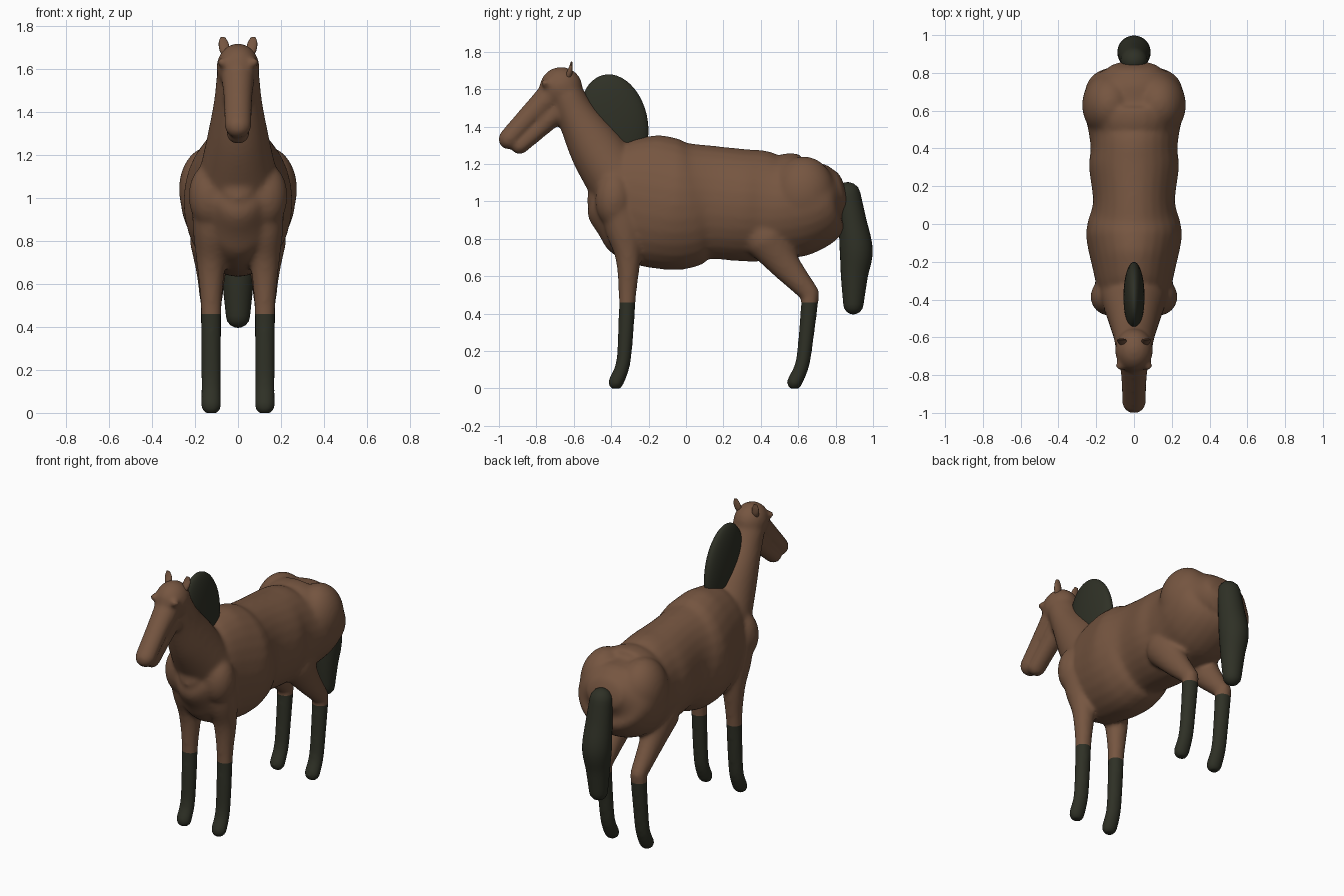
import bpy, bmesh, math
from mathutils import Vector, Matrix

cube = bpy.data.objects.get("Cube")
if cube:
    bpy.data.objects.remove(cube)


def material(name, rgb):
    m = bpy.data.materials.new(name)
    m.use_nodes = True
    m.diffuse_color = (*rgb, 1)
    bsdf = m.node_tree.nodes["Principled BSDF"]
    bsdf.inputs["Base Color"].default_value = (*rgb, 1)
    bsdf.inputs["Roughness"].default_value = 0.8
    return m


coat = material("brown coat", (0.18, 0.092, 0.052))
dark = material("dark hair", (0.028, 0.030, 0.019))


def curve_through(points, steps=5):
    """Catmull-Rom interpolation of (y, z, half width, half depth) stations."""
    p = [Vector(q) for q in points]
    p = [2 * p[0] - p[1]] + p + [2 * p[-1] - p[-2]]
    out = []
    for a, b, c, d in zip(p, p[1:], p[2:], p[3:]):
        for i in range(steps):
            t = i / steps
            out.append(0.5 * (2 * b + (c - a) * t + (2 * a - 5 * b + 4 * c - d) * t * t
                              + (3 * b - a - 3 * c + d) * t ** 3))
    return out + [p[-2]]


def tube(bm, points, x=0.0, cap=1.0, sides=28):
    """Elliptical tube along a path in a lengthwise plane, with rounded ends."""
    st = curve_through(points)
    tangents = []
    for i in range(len(st)):
        d = st[min(i + 1, len(st) - 1)] - st[max(i - 1, 0)]
        tangents.append(Vector((0, d[0], d[1])).normalized())
    rings = [(Vector((x, s[0], s[1])), t, s[2], s[3]) for s, t in zip(st, tangents)]

    def end_rings(ring, sign):
        c, t, rx, r = ring
        return [(c + t * sign * cap * r * math.sin(a), t, rx * math.cos(a), r * math.cos(a))
                for a in (math.radians(k) for k in (25, 50, 70, 84))]

    rings = end_rings(rings[0], -1)[::-1] + rings + end_rings(rings[-1], 1)
    loops = []
    for c, t, rx, r in rings:
        side = Vector((0, -t.z, t.y))
        loops.append([bm.verts.new(c + Vector((rx * math.cos(a), 0, 0)) + side * r * math.sin(a))
                      for a in (math.tau * k / sides for k in range(sides))])
    for lo, hi in zip(loops, loops[1:]):
        for k in range(sides):
            n = (k + 1) % sides
            bm.faces.new((lo[k], lo[n], hi[n], hi[k]))
    bm.faces.new(loops[0][::-1])
    bm.faces.new(loops[-1])


def ellipsoid(bm, centre, radii, tilt=0.0, axis='X'):
    m = (Matrix.Translation(centre) @ Matrix.Rotation(math.radians(tilt), 4, axis)
         @ Matrix.Diagonal((*radii, 1)))
    bmesh.ops.create_uvsphere(bm, u_segments=40, v_segments=24, radius=1, matrix=m)


def finish(name, bm, mats):
    bmesh.ops.recalc_face_normals(bm, faces=bm.faces)
    me = bpy.data.meshes.new(name)
    bm.to_mesh(me)
    bm.free()
    me.polygons.foreach_set("use_smooth", [True] * len(me.polygons))
    for m in mats:
        me.materials.append(m)
    ob = bpy.data.objects.new(name, me)
    bpy.context.collection.objects.link(ob)
    return ob


bm = bmesh.new()
# Trunk, chest to rump
tube(bm, [(-0.46, 1.09, 0.09, 0.13), (-0.42, 1.07, 0.15, 0.22), (-0.35, 1.05, 0.19, 0.3),
          (-0.23, 1.015, 0.22, 0.35), (-0.08, 0.985, 0.252, 0.352), (0.01, 0.985, 0.245, 0.34),
          (0.12, 0.995, 0.217, 0.305), (0.3, 0.98, 0.238, 0.3), (0.4, 0.975, 0.23, 0.298),
          (0.5, 0.97, 0.243, 0.278), (0.6, 0.985, 0.265, 0.278), (0.7, 1.01, 0.262, 0.247),
          (0.77, 1.045, 0.22, 0.175), (0.82, 1.06, 0.14, 0.11)], cap=0.3)
# Neck
tube(bm, [(-0.36, 1.1, 0.185, 0.165), (-0.48, 1.285, 0.143, 0.146),
          (-0.58, 1.45, 0.112, 0.108), (-0.64, 1.57, 0.1, 0.092)], cap=0.5)
# Skull, muzzle and lower jaw
ellipsoid(bm, (0, -0.668, 1.607), (0.1, 0.115, 0.112))
tube(bm, [(-0.7, 1.585, 0.08, 0.08), (-0.83, 1.46, 0.067, 0.063), (-0.948, 1.333, 0.063, 0.056)])
tube(bm, [(-0.67, 1.5, 0.07, 0.065), (-0.78, 1.395, 0.058, 0.053), (-0.89, 1.295, 0.054, 0.045)])
for s in (-1, 1):
    # Brows, shoulders and haunches
    ellipsoid(bm, (s * 0.075, -0.752, 1.632), (0.024, 0.026, 0.022))
    ellipsoid(bm, (s * 0.13, -0.385, 1.01), (0.1, 0.1, 0.15))
    ellipsoid(bm, (s * 0.13, 0.63, 1.04), (0.145, 0.17, 0.2))
    # Front legs
    tube(bm, [(-0.37, 1.0, 0.09, 0.09), (-0.335, 0.85, 0.085, 0.095), (-0.31, 0.7, 0.068, 0.068),
              (-0.313, 0.5, 0.049, 0.047), (-0.322, 0.3, 0.047, 0.042),
              (-0.337, 0.13, 0.046, 0.039), (-0.375, 0.032, 0.048, 0.042)], x=s * 0.125)
    # Hind legs: thigh, then shank and hoof
    tube(bm, [(0.43, 0.8, 0.1, 0.12), (0.53, 0.66, 0.07, 0.083), (0.662, 0.507, 0.05, 0.052)],
         x=s * 0.125)
    tube(bm, [(0.664, 0.49, 0.05, 0.047), (0.645, 0.3, 0.047, 0.042),
              (0.622, 0.13, 0.046, 0.039), (0.58, 0.032, 0.048, 0.042)], x=s * 0.125)

# Fuse the parts into one soft skin
body = finish("body", bm, [coat, dark])
remesh = body.modifiers.new("fuse", 'REMESH')
remesh.mode = 'VOXEL'
remesh.voxel_size = 0.012
soften = body.modifiers.new("soften", 'SMOOTH')
soften.factor = 0.5
soften.iterations = 12
dg = bpy.context.evaluated_depsgraph_get()
skin = bpy.data.meshes.new_from_object(body.evaluated_get(dg))
body.modifiers.clear()

# Dark stockings below a clean cut, flat soles on the ground
STOCKING = 0.46
bm = bmesh.new()
bm.from_mesh(skin)
bmesh.ops.bisect_plane(bm, geom=bm.verts[:] + bm.edges[:] + bm.faces[:],
                       plane_co=(0, 0, STOCKING), plane_no=(0, 0, 1))
lowest = min(v.co.z for v in bm.verts)
for v in bm.verts:
    if v.co.z < 0.05:
        v.co.z = max(0.0, v.co.z - max(lowest, 0) * (1 - v.co.z / 0.05))
for f in bm.faces:
    f.smooth = True
    f.material_index = 1 if f.calc_center_median().z < STOCKING else 0
bm.to_mesh(body.data)
bm.free()

# Ears
for s, side in ((1, "left"), (-1, "right")):
    bm = bmesh.new()
    tube(bm, [(-0.632, 1.66, 0.016, 0.014), (-0.622, 1.69, 0.024, 0.015),
              (-0.615, 1.72, 0.023, 0.009), (-0.612, 1.745, 0.013, 0.004)], x=s * 0.064, sides=16)
    for v in bm.verts:
        v.co.x += s * (v.co.z - 1.7) * 0.15
    finish(side + "_ear", bm, [coat])

# Mane
bm = bmesh.new()
ellipsoid(bm, (0, -0.385, 1.42), (0.056, 0.18, 0.262), tilt=12)
finish("mane", bm, [dark])

# Tail
bm = bmesh.new()
tube(bm, [(0.865, 1.035, 0.07, 0.068), (0.888, 0.9, 0.08, 0.075),
          (0.91, 0.74, 0.088, 0.088), (0.9, 0.6, 0.072, 0.072), (0.895, 0.45, 0.056, 0.054)])
finish("tail", bm, [dark])
